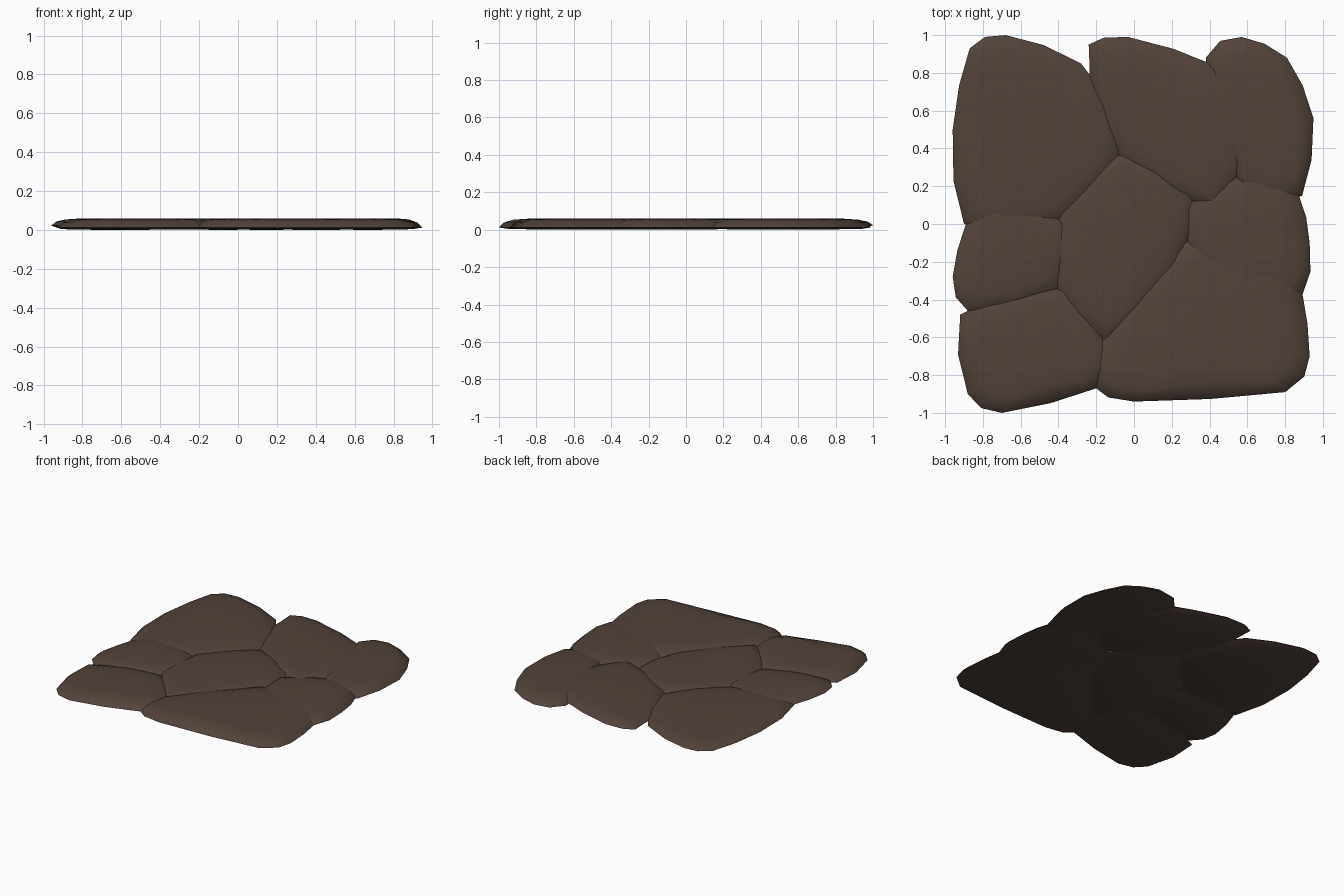
import bpy, bmesh, math
from mathutils import Vector

if "Cube" in bpy.data.objects:
    bpy.data.objects.remove(bpy.data.objects["Cube"])

mat = bpy.data.materials.new("brown_stone")
mat.diffuse_color = (0.085, 0.055, 0.042, 1)
mat.use_nodes = True
mat.node_tree.nodes["Principled BSDF"].inputs["Base Color"].default_value = mat.diffuse_color
TOP = 0.06


def rounded(pts, k=0.35):
    # one extra point per side, bulged like a loose spline
    p, n, out = [Vector(q) for q in pts], len(pts), []
    for i in range(n):
        p0, p1, p2, p3 = p[i - 1], p[i], p[(i + 1) % n], p[(i + 2) % n]
        out += [p1, (p1 + p2) / 2 + k / 8 * ((p2 - p0) - (p3 - p1))]
    return out


def stone(name, rim, *pts):
    outline = rounded(pts)
    n = len(outline)
    c = sum(outline, Vector((0, 0))) / n
    # inner edges tuck under the neighbouring stones
    for p in outline:
        if max(abs(p.x), abs(p.y)) < 0.8:
            p += (p - c).normalized() * 0.035
    # rings from underside to top: (inset from the outline, height)
    rings = [(0.06, 0.004), (0, rim), (0.03, rim + (TOP - rim) * 0.55),
             (0.09, TOP - 0.006), (0.19, TOP - 0.001)]
    bm = bmesh.new()
    loops = []
    for inset, z in rings:
        loop = []
        for p in outline:
            d = p - c
            q = c + d * max(0.35, 1 - inset / d.length)
            loop.append(bm.verts.new((q.x, q.y, z)))
        loops.append(loop)
    for a, b in zip(loops, loops[1:]):
        for i in range(n):
            j = (i + 1) % n
            bm.faces.new((a[i], a[j], b[j], b[i]))
    # flat underside and gently domed top
    for loop, z in ((loops[0], 0), (loops[-1], TOP)):
        mid = bm.verts.new((c.x, c.y, z))
        for i in range(n):
            bm.faces.new((loop[i], loop[(i + 1) % n], mid))
    bmesh.ops.recalc_face_normals(bm, faces=bm.faces)
    me = bpy.data.meshes.new(name)
    bm.to_mesh(me)
    bm.free()
    me.materials.append(mat)
    ob = bpy.data.objects.new(name, me)
    bpy.context.collection.objects.link(ob)
    bpy.ops.object.select_all(action='DESELECT')
    ob.select_set(True)
    bpy.context.view_layer.objects.active = ob
    bpy.ops.object.shade_smooth_by_angle(angle=math.radians(50))


# back row
stone("stone_back_left", 0.024, (-.96, .5), (-.87, .93), (-.68, 1), (-.28, .85),
      (-.1, .4), (-.4, .05), (-.9, 0))
stone("stone_back_middle", 0.024, (-.24, .95), (-.03, .99), (.45, .83), (.59, .5),
      (.42, .11), (-.05, .36), (-.2, .72))
stone("stone_back_right", 0.012, (.38, .88), (.57, .99), (.81, .88), (.95, .56),
      (.89, .15), (.57, .2))
# middle row
stone("stone_middle_left", 0.022, (-.96, -.28), (-.89, 0), (-.75, .11), (-.38, 0),
      (-.42, -.32), (-.88, -.46))
stone("stone_centre", 0.02, (-.37, .06), (-.05, .36), (.28, .15), (.2, -.22),
      (-.15, -.6), (-.4, -.3))
stone("stone_middle_right", 0.012, (.3, .08), (.65, .27), (.87, .16), (.93, -.1),
      (.89, -.38), (.4, -.35))
# front row
stone("stone_front_left", 0.012, (-.92, -.48), (-.38, -.36), (-.16, -.65),
      (-.2, -.87), (-.7, -1), (-.88, -.9))
stone("stone_front_right", 0.012, (-.2, -.87), (0, -.94), (.8, -.89), (.93, -.7),
      (.89, -.36), (.82, -.17), (.28, -.12), (-.16, -.62))
